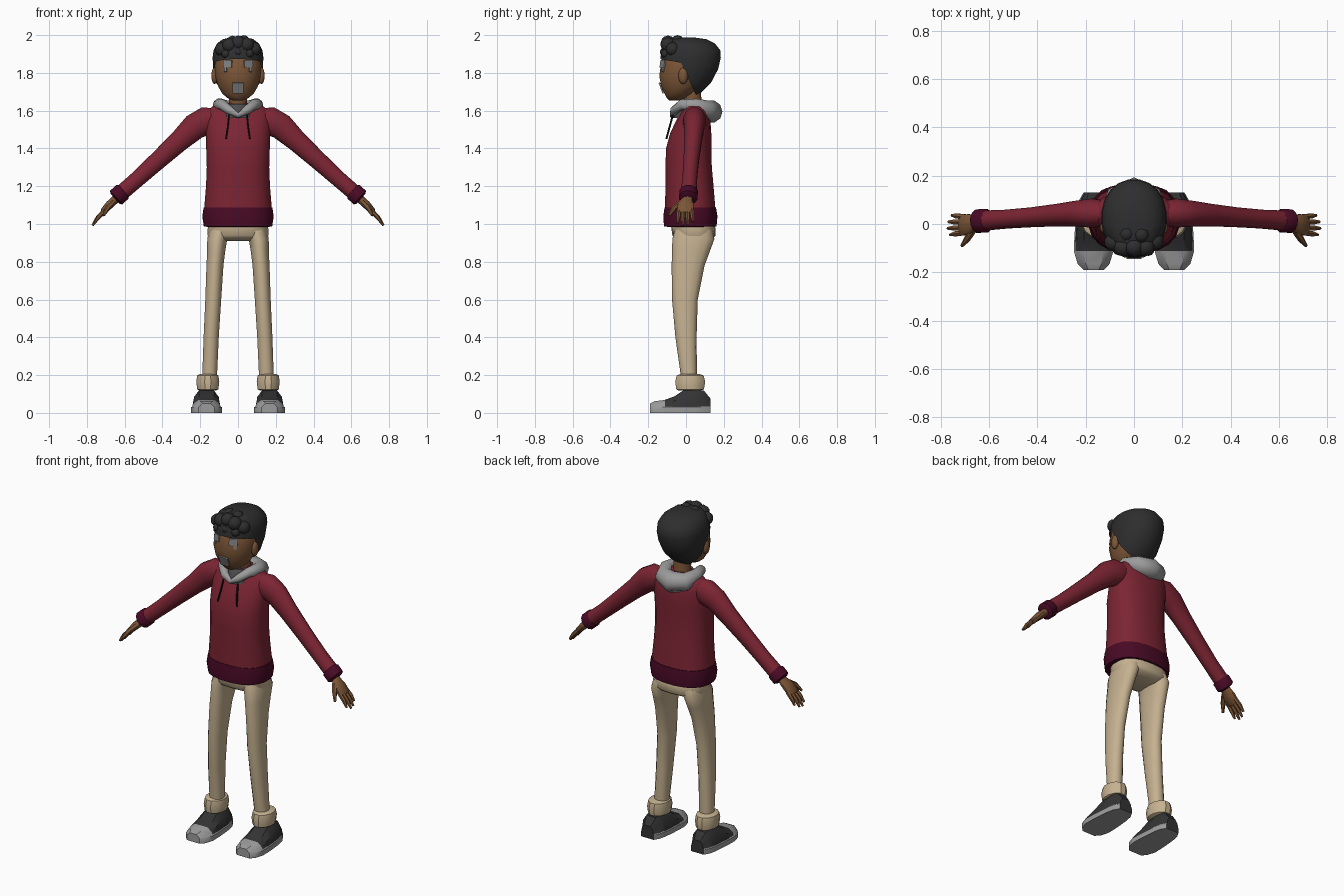
import bpy, bmesh, math
from mathutils import Vector, Matrix

def material(name, rgb):
    m = bpy.data.materials.new(name)
    m.diffuse_color = (*rgb, 1)
    return m

RED = material("sweater red", (0.20, 0.018, 0.033))
WINE = material("hem wine", (0.065, 0.003, 0.018))
CREAM = material("trouser cream", (0.56, 0.44, 0.28))
SKIN = material("skin brown", (0.20, 0.092, 0.038))
HAIR = material("hair black", (0.027, 0.027, 0.027))
GREY = material("light grey", (0.33, 0.33, 0.33))
DARK = material("shoe charcoal", (0.034, 0.034, 0.034))
SHIRT = material("shirt grey", (0.075, 0.075, 0.075))
PLATE = material("face grey", (0.22, 0.22, 0.22))
INK = material("cord black", (0.008, 0.008, 0.008))

def finish(bm, name, mats, mirror=False, angle=50):
    me = bpy.data.meshes.new(name)
    bm.to_mesh(me)
    bm.free()
    for m in mats:
        me.materials.append(m)
    if angle:
        me.shade_smooth()
        me.set_sharp_from_angle(angle=math.radians(angle))
    ob = bpy.data.objects.new(name, me)
    bpy.context.collection.objects.link(ob)
    if mirror:
        ob.modifiers.new("mirror", 'MIRROR').use_mirror_merge = False
    return ob

def skin(rings, closed=False):
    """Join rings of points into a capped (or closed) skin."""
    bm = bmesh.new()
    vs = [[bm.verts.new(p) for p in r] for r in rings]
    n = len(vs[0])
    pairs = list(zip(vs, vs[1:])) + ([(vs[-1], vs[0])] if closed else [])
    for a, b in pairs:
        for i in range(n):
            j = (i + 1) % n
            bm.faces.new((a[i], a[j], b[j], b[i]))
    if not closed:
        bm.faces.new(vs[0])
        bm.faces.new(vs[-1])
    bmesh.ops.recalc_face_normals(bm, faces=bm.faces)
    return bm

def ring(c, u, v, n, e=2.0):
    pts = []
    for i in range(n):
        a = 2 * math.pi * (i + 0.5) / n
        co, si = math.cos(a), math.sin(a)
        co = math.copysign(abs(co) ** (2 / e), co)
        si = math.copysign(abs(si) ** (2 / e), si)
        pts.append(c + u * co + v * si)
    return pts

def stack(rows, n=16, e=2.0, cx=0):
    """Horizontal rings: z, front y, back y, half width, optional centre x."""
    out = []
    for z, y0, y1, rx, *x in rows:
        c = Vector((x[0] if x else cx, (y0 + y1) / 2, z))
        out.append(ring(c, Vector((rx, 0, 0)), Vector((0, (y1 - y0) / 2, 0)), n, e))
    return skin(out)

def tube(rows, n=10, ref=(0, 1, 0), closed=False):
    """Rings across a path: x, y, z, radius along ref, other radius."""
    P = [Vector(r[:3]) for r in rows]
    out, k = [], len(P)
    for i, r in enumerate(rows):
        a = P[(i - 1) % k] if closed else P[max(i - 1, 0)]
        b = P[(i + 1) % k] if closed else P[min(i + 1, k - 1)]
        t = (b - a).normalized()
        u = Vector(ref)
        u = (u - t * u.dot(t)).normalized()
        out.append(ring(P[i], u * r[3], t.cross(u) * r[-1], n))
    return skin(out, closed)

# Sweater body and hem
finish(stack([(1.07, -.113, .158, .182), (1.2, -.11, .147, .171), (1.3, -.11, .138, .167),
              (1.4, -.107, .135, .170), (1.48, -.085, .135, .172), (1.55, -.052, .13, .174),
              (1.595, -.025, .115, .168), (1.62, -.01, .10, .14), (1.64, .0, .09, .08)],
             20, 2.4), "sweater_body", [RED])
finish(stack([(.985, -.10, .15, .165), (.988, -.118, .163, .183), (1.04, -.122, .168, .191),
              (1.088, -.115, .16, .184), (1.09, -.10, .14, .16)], 20, 2.4), "sweater_hem", [WINE])

# Sleeves and cuffs
finish(tube([(.10, .045, 1.555, .05, .06), (.17, .045, 1.545, .062, .078), (.23, .043, 1.515, .055, .072),
             (.31, .037, 1.44, .048, .058), (.42, .028, 1.34, .042, .05), (.53, .02, 1.24, .04, .044),
             (.625, .014, 1.158, .043, .043)], 12), "sleeve", [RED], True)
finish(tube([(.605, .014, 1.176, .042, .042), (.612, .014, 1.17, .05, .05),
             (.645, .012, 1.14, .05, .05), (.652, .012, 1.134, .036, .036)], 12), "sleeve_cuff", [WINE], True)

# Hands
finish(tube([(.63, .012, 1.15, .026, .022), (.655, .006, 1.125, .031, .022), (.68, -.002, 1.102, .045, .022),
             (.712, -.004, 1.068, .044, .017), (.72, -.004, 1.058, .036, .01)], 10), "palm", [SKIN], True)
for k, (y, y2, length) in enumerate([(.03, .036, .8), (.008, .009, 1), (-.015, -.018, 1.05), (-.036, -.045, .9)]):
    finish(tube([(.70, y, 1.078, .012, .012), (.70 + .04 * length, (y + y2) / 2, 1.078 - .042 * length, .012, .012),
                 (.70 + .067 * length, y2, 1.078 - .082 * length, .006, .006)], 6),
           "finger_%d" % (k + 1), [SKIN], True)
finish(tube([(.662, -.018, 1.115, .016, .016), (.69, -.062, 1.085, .014, .014),
             (.712, -.09, 1.045, .007, .007)], 6), "thumb", [SKIN], True)

# Trousers
finish(stack([(1.03, -.08, .14, .16), (.98, -.078, .155, .162), (.94, -.072, .157, .163),
              (.925, -.06, .145, .155), (.91, -.02, .11, .10)], 18, 2.5), "trouser_hips", [CREAM])
finish(stack([(.97, -.06, .14, .065, .09), (.92, -.072, .15, .054, .11), (.86, -.074, .128, .049, .115),
              (.78, -.076, .098, .046, .122), (.6, -.074, .062, .043, .131), (.4, -.056, .056, .041, .142),
              (.2, -.028, .058, .04, .15), (.15, -.025, .055, .04, .152)], 14, 2.2), "trouser_leg", [CREAM], True)
finish(stack([(.118, -.04, .08, .045), (.125, -.054, .098, .058), (.165, -.06, .104, .063),
              (.198, -.052, .096, .058), (.206, -.03, .07, .042)], 12, cx=.16), "trouser_cuff", [CREAM], True, 35)

# Shoes: cross-sections along y, coloured by height and toe position
rings = []
for y, w, h in [(-.19, .042, .05), (-.165, .066, .062), (-.115, .081, .068), (-.112, .081, .069),
                (-.06, .08, .088), (-.015, .077, .118), (.05, .071, .125), (.095, .062, .118), (.13, .042, .075)]:
    half = [(w, .0), (w, .03), (w * .93, .034), (w * .85, h * .72), (w * .5, h)]
    rings.append([Vector((.167 + x, y, z)) for x, z in half] +
                 [Vector((.167 - x, y, z)) for x, z in reversed(half)])
bm = skin(rings)
for f in bm.faces:
    c = f.calc_center_median()
    f.material_index = 0 if c.y < -.113 or c.z < .033 else 1
finish(bm, "shoe", [GREY, DARK], True, 35)

# Neck, shirt and hood
finish(stack([(1.58, -.01, .09, .055), (1.63, -.01, .085, .05), (1.71, -.02, .08, .05)], 12), "neck", [SKIN])
finish(stack([(1.56, -.066, .10, .085), (1.60, -.055, .10, .075), (1.635, -.03, .09, .06)], 14), "shirt_collar", [SHIRT])
half = [(0, -.072, 1.575, .014), (.045, -.062, 1.602, .023), (.085, -.02, 1.633, .028),
        (.098, .045, 1.63, .036), (.072, .105, 1.605, .052), (0, .132, 1.595, .061)]
loop = half + [(-x, y, z, r) for x, y, z, r in half[-2:0:-1]]
finish(tube(loop, 10, (0, 0, 1), True), "hood", [GREY])
finish(tube([(.048, -.07, 1.575, .005), (.055, -.088, 1.51, .005), (.064, -.104, 1.45, .005)], 6, (1, 0, 0)),
       "drawstring", [INK], True)

# Head and ears
finish(stack([(1.655, -.09, -.03, .03), (1.668, -.103, .0, .058), (1.69, -.115, .04, .084),
              (1.73, -.133, .08, .107), (1.785, -.143, .11, .122), (1.84, -.135, .125, .125),
              (1.89, -.122, .12, .115), (1.94, -.09, .09, .08)], 20, 2.1), "head", [SKIN])
bm = bmesh.new()
bmesh.ops.create_uvsphere(bm, u_segments=10, v_segments=7, radius=1,
    matrix=Matrix.Translation((.124, -.015, 1.785)) @ Matrix.Diagonal((.018, .026, .044, 1)))
finish(bm, "ear", [SKIN], True)

# Hair shell, sliced along the forehead and behind the ears
for name, co, no in [("hair_top", (0, -.13, 1.872), (0, .18, 1)), ("hair_back", (0, -.03, 1.86), (0, .19, .09))]:
    bm = stack([(1.675, -.07, .055, .065), (1.70, -.11, .085, .095), (1.75, -.138, .135, .12),
                (1.82, -.147, .172, .133), (1.88, -.137, .186, .136), (1.92, -.132, .183, .131),
                (1.955, -.12, .155, .113), (1.978, -.095, .11, .082), (1.988, -.05, .04, .04)], 20, 2.1)
    bmesh.ops.bisect_plane(bm, geom=bm.verts[:] + bm.edges[:] + bm.faces[:],
                           plane_co=co, plane_no=no, clear_inner=True)
    finish(bm, name, [HAIR])
bm = bmesh.new()
for x, y, z, r in [(-.085, -.075, 1.925, .038), (-.045, -.095, 1.945, .04), (.0, -.095, 1.958, .04),
                   (.045, -.095, 1.948, .04), (.085, -.07, 1.925, .038), (-.03, -.04, 1.963, .034),
                   (.03, -.045, 1.966, .034), (.065, -.02, 1.953, .03), (-.065, -.105, 1.90, .024),
                   (.06, -.108, 1.902, .024), (0, -.115, 1.91, .024)]:
    bmesh.ops.create_icosphere(bm, subdivisions=2, radius=r, matrix=Matrix.Translation((x, y, z)))
finish(bm, "hair_curls", [HAIR])

# Eye and mouth plates
def plate(name, loc, size, rx, rz, mirror=False):
    bm = bmesh.new()
    m = (Matrix.Translation(loc) @ Matrix.Rotation(math.radians(rz), 4, 'Z') @
         Matrix.Rotation(math.radians(rx), 4, 'X') @ Matrix.Diagonal((size[0], .008, size[1], 1)))
    bmesh.ops.create_cube(bm, size=1, matrix=m)
    finish(bm, name, [PLATE], mirror, 0)

plate("eye", (.055, -.123, 1.848), (.05, .038), -8, 27, True)
plate("eye_lower", (.066, -.122, 1.818), (.016, .024), -6, 27, True)
plate("mouth", (0, -.131, 1.72), (.06, .06), 20, 0)
